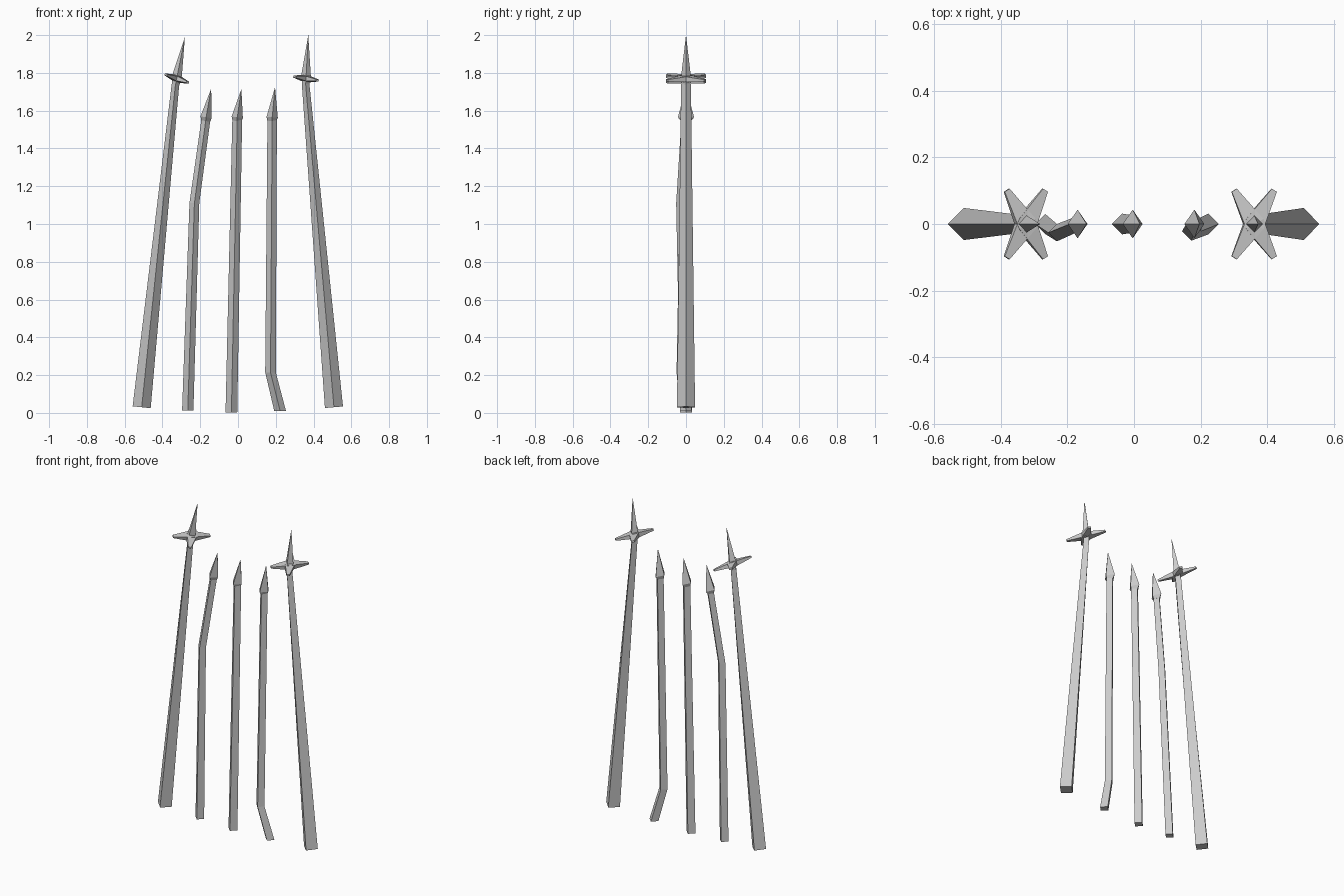
import bpy, bmesh
from math import radians, sin, cos, atan2
from mathutils import Vector, Matrix

if "Cube" in bpy.data.objects:
    bpy.data.objects.remove(bpy.data.objects["Cube"])


def finish(name, bm):
    bmesh.ops.recalc_face_normals(bm, faces=bm.faces)
    mesh = bpy.data.meshes.new(name)
    bm.to_mesh(mesh)
    bm.free()
    bpy.context.collection.objects.link(bpy.data.objects.new(name, mesh))


def loft(name, rings, tilt=0):
    """Four-sided diamond loft; each ring is (x, y, z, rx, ry), rx=0 gives a point."""
    bm = bmesh.new()
    prev = None
    for x, y, z, rx, ry in rings:
        c = Vector((x, y, z))
        side = Vector((cos(tilt), 0, -sin(tilt))) * rx
        back = Vector((0, ry, 0))
        if rx == 0:
            cur = [bm.verts.new(c)] * 4
        else:
            cur = [bm.verts.new(c + o) for o in (side, back, -side, -back)]
        if prev is None:
            bm.faces.new(cur)
        else:
            for i in range(4):
                j = (i + 1) % 4
                quad = [prev[i], prev[j], cur[j], cur[i]]
                bm.faces.new(list(dict.fromkeys(quad)))
        prev = cur
    if prev[0] != prev[1]:
        bm.faces.new(prev)
    finish(name, bm)


def star(name, centre, tilt):
    """Four tapering flat arms on the diagonals, tilted with the spike."""
    place = Matrix.Translation(centre) @ Matrix.Rotation(tilt, 4, 'Y')
    bm = bmesh.new()
    for a in (59, 121, 239, 301):
        m = place @ Matrix.Rotation(radians(a), 4, 'Z')
        ends = []
        for d, w, t in ((0, 0.03, 0.016), (0.118, 0.009, 0.005)):
            ends.append([bm.verts.new(m @ Vector((d, sy * w, sz * t)))
                         for sy, sz in ((1, 1), (-1, 1), (-1, -1), (1, -1))])
        for e in ends:
            bm.faces.new(e)
        for i in range(4):
            j = (i + 1) % 4
            bm.faces.new((ends[0][i], ends[0][j], ends[1][j], ends[1][i]))
    finish(name, bm)


# tall leaning outer posts with spike and star: foot x, neck x, tip x, tip z, star tilt
for side, fx, nx, tx, tz, st in (("left", -0.51, -0.331, -0.281, 1.99, 19),
                                 ("right", 0.508, 0.358, 0.372, 2.0, 9)):
    lean = atan2(nx - fx, 1.71)
    loft("outer_post_" + side, [(fx, 0, 0.03, 0.048, 0.048),
                                (nx, 0, 1.74, 0.02, 0.026)], lean)
    loft("outer_spike_" + side, [(nx, 0, 1.735, 0.02, 0.024),
                                 (nx + (tx - nx) * 0.2, 0, 1.79, 0.025, 0.025),
                                 (tx, 0, tz, 0, 0)], radians(st))
    star("spike_star_" + side, Vector((nx + (tx - nx) * 0.14, 0, 1.77)), radians(st))

# inner posts: path points (x, y, z, r), then spear tip (x, z)
inner = {
    "left": ([(-0.266, 0, 0.012, 0.03), (-0.231, -0.026, 1.11, 0.026),
              (-0.169, 0, 1.56, 0.024)], (-0.142, 1.717)),
    "middle": ([(-0.035, 0, 0.002, 0.031), (-0.004, 0, 1.56, 0.026)], (0.018, 1.715)),
    "right": ([(0.223, 0, 0.01, 0.031), (0.172, -0.022, 0.215, 0.028),
               (0.181, 0, 1.56, 0.025)], (0.196, 1.724)),
}
for side, (path, (tx, tz)) in inner.items():
    loft("inner_post_" + side, [(x, y, z, r, r) for x, y, z, r in path])
    x, y, z, r = path[-1]
    tilt = atan2(tx - x, tz - z)
    loft("spear_head_" + side, [(x - 0.002, 0, z - 0.015, 0.024, 0.027),
                                (x, 0, z + 0.005, 0.03, 0.043),
                                (tx, 0, tz, 0, 0)], tilt)
